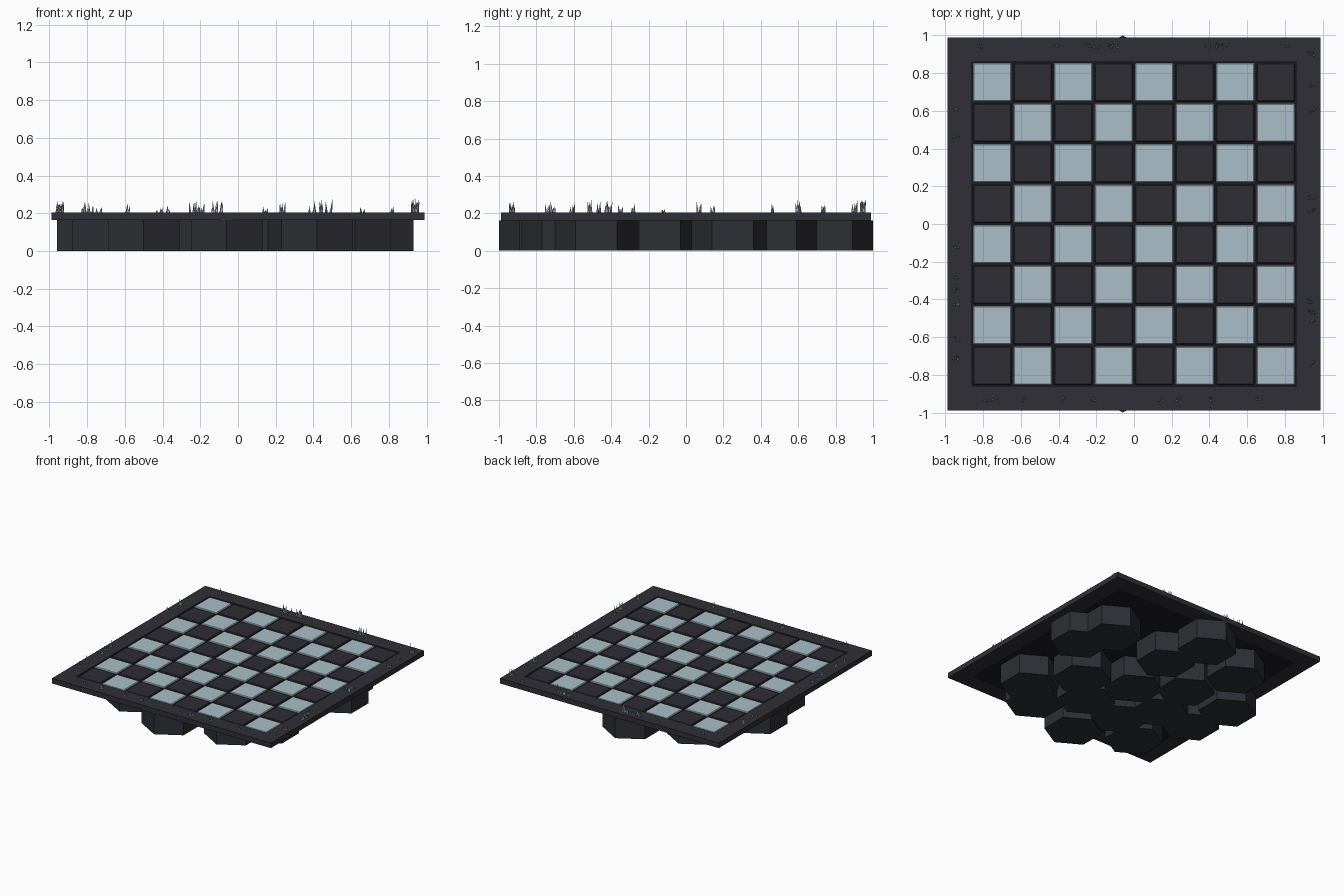
import bpy
import bmesh
import math
import random
from mathutils import Matrix, Vector

random.seed(4)
cube = bpy.data.objects.get("Cube")
if cube:
    bpy.data.objects.remove(cube)


def material(name, color):
    mat = bpy.data.materials.new(name)
    mat.use_nodes = True
    mat.diffuse_color = (*color, 1)
    shader = next(n for n in mat.node_tree.nodes if n.type == "BSDF_PRINCIPLED")
    shader.inputs["Base Color"].default_value = (*color, 1)
    return mat


STONE = material("dark stone", (0.028, 0.028, 0.037))
BASALT = material("basalt", (0.027, 0.028, 0.034))
GROOVE = material("groove black", (0.012, 0.012, 0.016))
DARK = material("dark tile", (0.026, 0.026, 0.034))
ICE = material("pale ice tile", (0.4, 0.52, 0.58))
CRYSTAL = material("pale crystal", (0.36, 0.48, 0.53))


def finish(bm, name, mat):
    mesh = bpy.data.meshes.new(name)
    bm.to_mesh(mesh)
    bm.free()
    mesh.materials.append(mat)
    obj = bpy.data.objects.new(name, mesh)
    bpy.context.collection.objects.link(obj)
    return obj


def add_box(bm, center, size):
    place = Matrix.Translation(center) @ Matrix.Diagonal((*size, 1))
    bmesh.ops.create_cube(bm, size=1, matrix=place)


def add_cone(bm, base, direction, bottom, top, height, sides, spin):
    turn = Vector(direction).to_track_quat("Z", "Y").to_matrix().to_4x4()
    place = (Matrix.Translation(base) @ turn @ Matrix.Rotation(spin, 4, "Z")
             @ Matrix.Translation((0, 0, height / 2)))
    bmesh.ops.create_cone(bm, cap_ends=True, segments=sides, radius1=bottom,
                          radius2=top, depth=height, matrix=place)


HALF = 0.99
FIELD = 0.86
TOP = 0.205
UNDER = 0.163

# Hexagonal basalt columns under the board
columns = [(0.74, 0.25), (0.62, 0.48), (0.62, -0.48), (0.42, -0.66),
           (-0.06, -0.78), (-0.5, -0.6), (-0.69, -0.17), (-0.77, 0.17),
           (-0.5, 0.59), (-0.06, 0.78),
           (0.39, -0.14), (0.16, -0.37), (-0.21, -0.42), (-0.38, -0.15),
           (-0.33, 0.21), (0.06, 0.44), (0, 0)]
bm = bmesh.new()
for x, y in columns:
    add_cone(bm, (x, y, 0), (0, 0, 1), 0.22, 0.22, UNDER, 6, 0)
columns_obj = finish(bm, "basalt_columns", BASALT)

# Pointed corners of the columns face front and back
low = min(v.co.y for v in columns_obj.data.vertices)
if low > -0.99:
    bm = bmesh.new()
    for x, y in columns:
        add_cone(bm, (x, y, 0), (0, 0, 1), 0.22, 0.22, UNDER, 6, math.pi / 6)
    bm.to_mesh(columns_obj.data)
    bm.free()

# Board floor, seen in the grooves between the tiles
bm = bmesh.new()
add_box(bm, (0, 0, 0.178), (FIELD * 2, FIELD * 2, 0.03))
finish(bm, "board_floor", GROOVE)

# Frame: long beams at front and back, short beams at the sides
width = HALF - FIELD
middle = (HALF + FIELD) / 2
bm = bmesh.new()
for side in (-1, 1):
    z = (TOP + UNDER) / 2
    add_box(bm, (0, side * middle, z), (HALF * 2, width, TOP - UNDER))
    add_box(bm, (side * middle, 0, z), (width, FIELD * 2, TOP - UNDER))
finish(bm, "board_frame", STONE)

# Checkered tiles with chamfered rims
pitch = FIELD * 2 / 8
for name, mat, parity in (("dark_tiles", DARK, 0), ("pale_tiles", ICE, 1)):
    bm = bmesh.new()
    for col in range(8):
        for row in range(8):
            if (col + row) % 2 == parity:
                x = (col + 0.5) * pitch - FIELD
                y = (row + 0.5) * pitch - FIELD
                add_box(bm, (x, y, 0.195), (0.203, 0.203, 0.016))
    tiles = finish(bm, name, mat)
    chamfer = tiles.modifiers.new("chamfer", "BEVEL")
    chamfer.width = 0.005
    chamfer.segments = 1

# Crystal shards along each side: position along the side and height
front = [(-0.78, 0.05), (-0.74, 0.03), (-0.59, 0.05), (-0.37, 0.04),
         (-0.22, 0.05), (0.14, 0.03), (0.23, 0.06), (0.42, 0.06), (0.66, 0.03)]
back = [(-0.81, 0.06), (-0.42, 0.03), (-0.24, 0.07), (-0.2, 0.05),
        (-0.12, 0.07), (-0.1, 0.07), (0.39, 0.04), (0.44, 0.07),
        (0.48, 0.07), (0.82, 0.03)]
left = [(0.9, 0.07), (0.73, 0.05), (0.6, 0.07), (0.14, 0.04), (0.07, 0.07),
        (-0.41, 0.07), (-0.47, 0.06), (-0.51, 0.07), (-0.74, 0.05)]
right = [(0.62, 0.06), (0.46, 0.05), (-0.12, 0.02), (-0.28, 0.05),
         (-0.35, 0.04), (-0.42, 0.06), (-0.61, 0.05), (-0.71, 0.06)]
places = [(p, -0.93, h) for p, h in front] + [(p, 0.945, h) for p, h in back]
places += [(0.94, p, h) for p, h in left] + [(-0.945, p, h) for p, h in right]
bm = bmesh.new()
for x, y, height in places:
    for i in range(2 + round(height * 40)):
        scale = 1 if i == 0 else random.uniform(0.4, 0.9)
        dx, dy = random.uniform(-1, 1), random.uniform(-1, 1)
        base = (x + dx * 0.016, y + dy * 0.01, TOP - 0.003)
        lean = (dx * 0.12, dy * 0.12, 1)
        add_cone(bm, base, lean, 0.007, 0, height * scale + 0.003, 5,
                 random.uniform(0, math.pi))
finish(bm, "crystal_shards", CRYSTAL)
